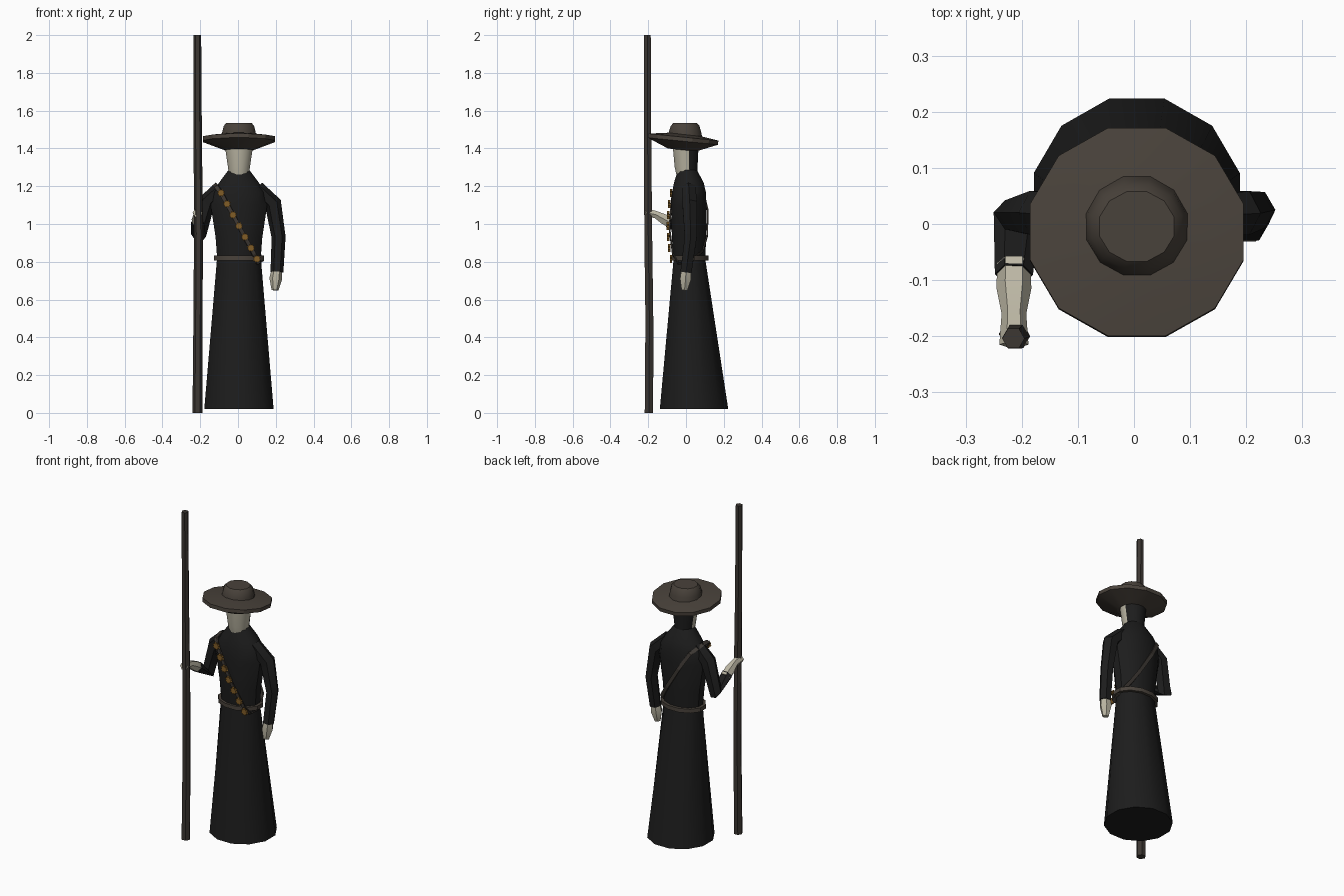
import bpy, bmesh, math
from mathutils import Vector, Matrix

cube = bpy.data.objects.get("Cube")
if cube:
    bpy.data.objects.remove(cube)


def material(name, rgb):
    m = bpy.data.materials.new(name)
    m.use_nodes = True
    m.diffuse_color = (*rgb, 1)
    m.node_tree.nodes["Principled BSDF"].inputs["Base Color"].default_value = (*rgb, 1)
    return m


BLACK = material("black cloth", (0.012, 0.012, 0.012))
FELT = material("brown felt", (0.066, 0.054, 0.043))
WOOD = material("dark wood", (0.045, 0.038, 0.032))
SKIN = material("pale skin", (0.50, 0.47, 0.37))
BRASS = material("old brass", (0.22, 0.11, 0.02))


def finish(name, bm, mats, smooth=35):
    bmesh.ops.recalc_face_normals(bm, faces=bm.faces)
    mesh = bpy.data.meshes.new(name)
    bm.to_mesh(mesh)
    bm.free()
    for m in mats:
        mesh.materials.append(m)
    ob = bpy.data.objects.new(name, mesh)
    bpy.context.collection.objects.link(ob)
    bpy.ops.object.select_all(action='DESELECT')
    ob.select_set(True)
    bpy.context.view_layer.objects.active = ob
    if smooth:
        bpy.ops.object.shade_smooth_by_angle(angle=math.radians(smooth))
    return ob


def skin_rings(bm, rings, caps=True):
    """Bridge successive vertex rings with quads."""
    n = len(rings[0])
    vs = [[bm.verts.new(p) for p in r] for r in rings]
    for a, b in zip(vs, vs[1:]):
        for i in range(n):
            bm.faces.new((a[i], a[(i + 1) % n], b[(i + 1) % n], b[i]))
    if caps:
        bm.faces.new(vs[0][::-1])
        bm.faces.new(vs[-1])


def loft(sections, n=12, cx=0.005):
    """Horizontal oval sections given as (z, half width, front y, back y)."""
    bm = bmesh.new()
    rings = []
    for z, rx, y0, y1 in sections:
        ring = []
        for i in range(n):
            t = math.tau * (i + 0.5) / n
            ring.append((cx + rx * math.cos(t),
                         (y0 + y1) / 2 + (y1 - y0) / 2 * math.sin(t), z))
        rings.append(ring)
    skin_rings(bm, rings)
    return bm


def limb(path, n=6):
    """Tapered tube through (point, radius) pairs."""
    bm = bmesh.new()
    pts = [Vector(p) for p, _ in path]
    rings = []
    for i, (p, r) in enumerate(path):
        d = (pts[min(i + 1, len(pts) - 1)] - pts[max(i - 1, 0)]).normalized()
        u = Vector((1, 0, 0))
        u = (u - d * u.dot(d)).normalized()
        v = d.cross(u)
        rings.append([pts[i] + r * (u * math.cos(math.tau * k / n) + v * math.sin(math.tau * k / n))
                      for k in range(n)])
    skin_rings(bm, rings)
    return bm


# Robe skirt and torso
finish("robe_skirt", loft([(0.02, 0.19, -0.145, 0.23), (0.82, 0.12, -0.068, 0.104)]), [BLACK])
finish("robe_torso", loft([(0.8, 0.118, -0.068, 0.104), (0.93, 0.128, -0.078, 0.11),
                           (1.1, 0.155, -0.082, 0.112), (1.17, 0.145, -0.076, 0.108),
                           (1.22, 0.108, -0.066, 0.096), (1.285, 0.058, -0.045, 0.06)]), [BLACK])

# Head: pale face in front, black hair behind
bm = loft([(1.25, 0.054, -0.05, 0.06), (1.3, 0.06, -0.062, 0.063), (1.43, 0.08, -0.074, 0.07)])
for f in bm.faces:
    f.material_index = int(f.calc_center_median().y > 0.02)
finish("head", bm, [SKIN, BLACK])

# Hat: tilted brim, level crown
bm = loft([(-0.058, 0.078, -0.078, 0.078), (-0.012, 0.197, -0.193, 0.193),
           (0.01, 0.197, -0.193, 0.193), (0.026, 0.08, -0.08, 0.08)])
bmesh.ops.transform(bm, verts=bm.verts, matrix=Matrix.Translation((0, -0.015, 1.45))
                    @ Matrix.Rotation(-0.1, 4, 'X'))
finish("hat_brim", bm, [FELT], 20)
finish("hat_crown", loft([(1.45, 0.096, -0.1, 0.09), (1.49, 0.091, -0.093, 0.083),
                          (1.52, 0.083, -0.083, 0.073), (1.535, 0.069, -0.069, 0.06)]), [FELT])

# Belt
finish("belt", loft([(0.808, 0.138, -0.084, 0.122), (0.832, 0.138, -0.084, 0.122)]), [FELT])

# Left arm hanging, with its hand
finish("left_sleeve", limb([((0.1, 0.015, 1.19), 0.04), ((0.185, 0.02, 1.11), 0.045),
                            ((0.215, 0.025, 0.93), 0.037), ((0.206, 0, 0.745), 0.034)]), [BLACK])
finish("left_hand", limb([((0.206, 0, 0.76), 0.028), ((0.2, -0.002, 0.71), 0.034),
                          ((0.196, -0.008, 0.65), 0.018)]), [SKIN])

# Right arm bent forward to grip the staff
finish("right_sleeve", limb([((-0.09, 0.015, 1.19), 0.04), ((-0.165, 0.02, 1.12), 0.045),
                             ((-0.21, 0.012, 0.94), 0.042), ((-0.214, -0.09, 1.01), 0.034)]), [BLACK])
finish("right_hand", limb([((-0.214, -0.07, 1.0), 0.03), ((-0.214, -0.115, 1.025), 0.031),
                           ((-0.214, -0.16, 1.05), 0.022), ((-0.214, -0.215, 1.06), 0.026)]), [SKIN])

# Staff, slightly crooked
finish("staff", limb([((-0.215, -0.196, 0), 0.026), ((-0.212, -0.194, 0.5), 0.024),
                      ((-0.209, -0.2, 0.95), 0.024), ((-0.213, -0.203, 1.45), 0.022),
                      ((-0.215, -0.204, 2), 0.02)]), [WOOD], 0)

# Bandolier strap: a tilted flat loop around the torso
loop = [(-0.115, -0.05, 1.2), (-0.09, -0.072, 1.165), (0.01, -0.088, 0.98), (0.085, -0.07, 0.84),
        (0.11, -0.04, 0.79), (0.125, 0.02, 0.8), (0.1, 0.09, 0.86), (0.05, 0.112, 0.94),
        (-0.03, 0.116, 1.07), (-0.09, 0.09, 1.17), (-0.125, 0.02, 1.21)]
across = Vector((0.009, 0, 0.005))
bm = bmesh.new()
rings = []
for p in loop + loop[:1]:
    p = Vector(p)
    out = Vector((p.x * 0.5, p.y - 0.015, 0)).normalized() * 0.004
    rings.append([p - across - out, p + across - out, p + across + out, p - across + out])
skin_rings(bm, rings, caps=False)
bmesh.ops.remove_doubles(bm, verts=bm.verts, dist=0.0001)
finish("bandolier_strap", bm, [WOOD], 0)

# Notched brass discs along the front of the strap
bm = bmesh.new()
for i in range(7):
    t = i / 6
    centre = Vector((-0.09 + 0.19 * t, -0.08 - 0.016 * math.sin(math.pi * t), 1.165 - 0.35 * t))
    rings = []
    for dy in (0.006, -0.006):
        rings.append([centre + Vector((math.cos(a) * r, dy, math.sin(a) * r))
                      for k in range(16)
                      for a, r in [(math.tau * k / 16, 0.023 if k % 2 else 0.015)]])
    skin_rings(bm, rings)
finish("brass_discs", bm, [BRASS], 0)
